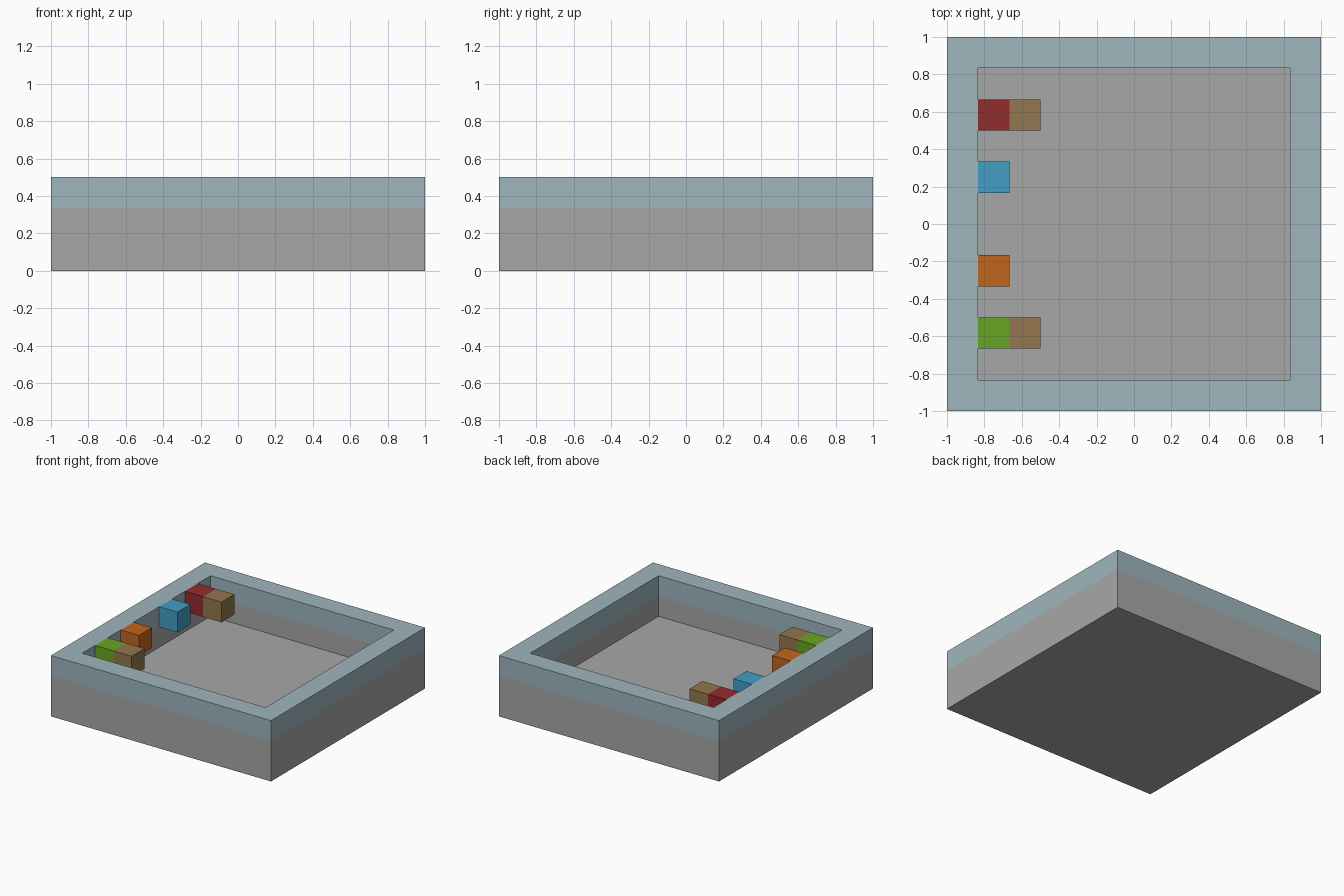
import bpy
import bmesh

UNIT = 1 / 6  # side of one block

default = bpy.data.objects.get("Cube")
if default:
    bpy.data.objects.remove(default, do_unlink=True)


def linear(c):
    c /= 255
    return c / 12.92 if c <= 0.04045 else ((c + 0.055) / 1.055) ** 2.4


def make_material(name, *rgb):
    colour = [linear(c) for c in rgb] + [1]
    mat = bpy.data.materials.new(name)
    mat.use_nodes = True
    mat.diffuse_color = colour
    mat.node_tree.nodes["Principled BSDF"].inputs["Base Color"].default_value = colour
    return mat


stone = make_material("stone grey", 167, 167, 167)
rim = make_material("pale blue grey", 158, 182, 190)
red = make_material("dark red", 145, 44, 47)
blue = make_material("sky blue", 68, 158, 197)
orange = make_material("orange", 192, 102, 32)
green = make_material("leaf green", 105, 165, 35)
brown = make_material("wood brown", 147, 118, 78)


def finish(name, bm, materials):
    bmesh.ops.recalc_face_normals(bm, faces=bm.faces)
    mesh = bpy.data.meshes.new(name)
    bm.to_mesh(mesh)
    bm.free()
    for mat in materials:
        mesh.materials.append(mat)
    obj = bpy.data.objects.new(name, mesh)
    bpy.context.collection.objects.link(obj)
    return obj


# Open tray: square rings (half width, height in blocks) from the base, over the rim, to the floor
bm = bmesh.new()
profile = [(6, 0), (6, 2), (6, 3), (5, 3), (5, 2), (5, 1)]
corners = [(-1, -1), (1, -1), (1, 1), (-1, 1)]
rings = [[bm.verts.new((sx * w * UNIT, sy * w * UNIT, h * UNIT)) for sx, sy in corners]
         for w, h in profile]
for low, high in zip(rings, rings[1:]):
    for i in range(4):
        j = (i + 1) % 4
        bm.faces.new((low[i], low[j], high[j], high[i]))
bm.faces.new(rings[0])
bm.faces.new(rings[-1])
# The top layer of blocks takes the rim colour
for face in bm.faces:
    face.material_index = int(face.calc_center_median().z > 2 * UNIT)
finish("tray", bm, [stone, rim])


# Coloured blocks along the inside of the right wall, level with the rim
def block(name, column, row, mat):
    bm = bmesh.new()
    bmesh.ops.create_cube(bm, size=UNIT)
    obj = finish(name, bm, [mat])
    obj.location = (column * UNIT, row * UNIT, 2.5 * UNIT)


block("red_block", -4.5, 3.5, red)
block("back_brown_block", -3.5, 3.5, brown)
block("blue_block", -4.5, 1.5, blue)
block("orange_block", -4.5, -1.5, orange)
block("green_block", -4.5, -3.5, green)
block("front_brown_block", -3.5, -3.5, brown)
